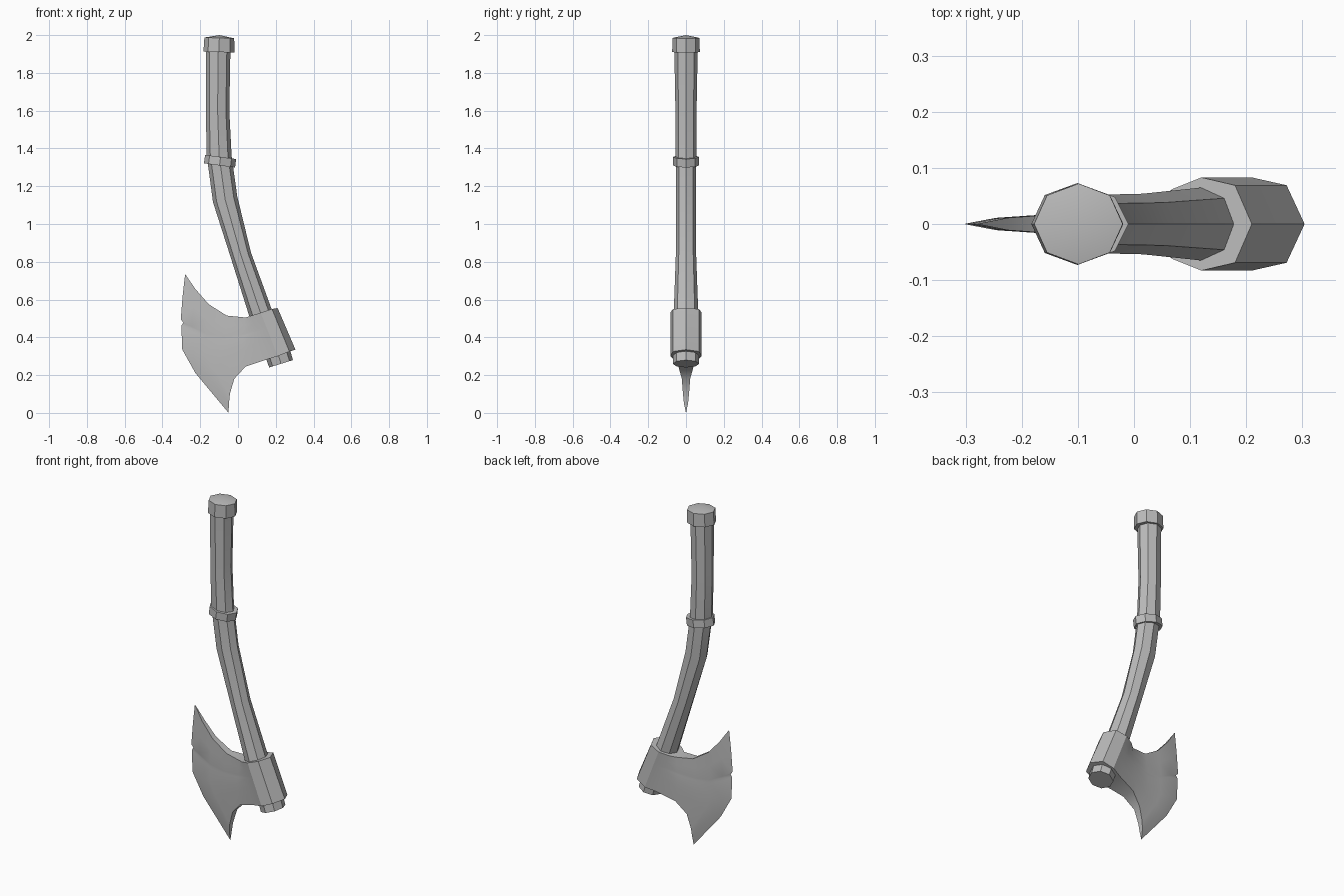
import bpy, bmesh, math
from mathutils import Vector

old = bpy.data.objects.get("Cube")
if old:
    bpy.data.objects.remove(old)

GREY = (0.5, 0.5, 0.5, 1)
mat = bpy.data.materials.new("plain grey")
mat.use_nodes = True
mat.diffuse_color = GREY
mat.node_tree.nodes["Principled BSDF"].inputs["Base Color"].default_value = GREY


def finish(name, bm, angle=30):
    bmesh.ops.recalc_face_normals(bm, faces=bm.faces)
    mesh = bpy.data.meshes.new(name)
    bm.to_mesh(mesh)
    bm.free()
    mesh.materials.append(mat)
    obj = bpy.data.objects.new(name, mesh)
    bpy.context.collection.objects.link(obj)
    bpy.ops.object.select_all(action='DESELECT')
    obj.select_set(True)
    bpy.context.view_layer.objects.active = obj
    bpy.ops.object.shade_smooth_by_angle(angle=math.radians(angle))


def tube(name, stations, dome=0.0, sides=8):
    """Octagonal rings (x, z, x radius, y radius) swept along a bent path."""
    bm = bmesh.new()
    pts = [Vector((s[0], 0, s[1])) for s in stations]
    rings = []
    for i, (x, z, rx, ry) in enumerate(stations):
        t = (pts[min(i + 1, len(pts) - 1)] - pts[max(i - 1, 0)]).normalized()
        side = Vector((t.z, 0, -t.x))
        if side.x < 0:
            side = -side
        ring = []
        for k in range(sides):
            a = math.tau * k / sides
            ring.append(bm.verts.new(pts[i] + side * rx * math.cos(a)
                                     + Vector((0, ry * math.sin(a), 0))))
        rings.append(ring)
    for a, b in zip(rings, rings[1:]):
        for k in range(sides):
            n = (k + 1) % sides
            bm.faces.new((a[k], a[n], b[n], b[k]))
    bm.faces.new(rings[-1])
    if dome:
        apex = bm.verts.new(pts[0] + (pts[0] - pts[1]).normalized() * dome)
        for k in range(sides):
            bm.faces.new((rings[0][k], rings[0][(k + 1) % sides], apex))
    else:
        bm.faces.new(rings[0])
    finish(name, bm)


# Bent handle, its collar, domed end cap and the peg below the head
tube("handle", [(-.105, 1.93, .065, .062), (-.108, 1.6, .062, .056),
                (-.1, 1.36, .066, .055), (-.09, 1.29, .065, .054),
                (-.068, 1.13, .066, .052), (.016, .833, .055, .054),
                (.12, .527, .062, .065), (.2, .33, .062, .065)])
tube("handle_collar", [(-.092, 1.355, .083, .068), (-.098, 1.31, .083, .068)])
tube("end_cap", [(-.099, 1.985, .079, .072), (-.101, 1.91, .082, .073)], dome=.015)
tube("bottom_peg", [(.2, .35, .068, .07), (.228, .26, .066, .07)])

# Axe head: columns (top x, top z, bottom x, bottom z, half thickness, bulge)
columns = [(.21, .555, .304, .335, 0, 0), (.18, .55, .272, .325, .069, 0),
           (.12, .53, .21, .3, .083, 0), (.07, .515, .15, .282, .063, 0),
           (.04, .505, .04, .245, .04, .1), (-.06, .515, -.02, .18, .022, .3),
           (-.155, .575, -.043, .1, .016, .55), (-.225, .655, -.048, .05, .011, .8),
           (-.28, .735, -.05, 0, 0, 1)]
# Cutting edge from the upper tip to the lower tip, with a small notch
edge = [Vector(p) for p in ((-.28, .735), (-.293, .62), (-.303, .495), (-.289, .478),
                            (-.3, .462), (-.295, .335), (-.225, .21), (-.05, 0))]
shares = [(edge[0].y - p.y) / edge[0].y for p in edge]
bows = [p - edge[0].lerp(edge[-1], s) for p, s in zip(edge, shares)]

bm = bmesh.new()
grids = {1: [], -1: []}
for tx, tz, bx, bz, thick, bulge in columns:
    for sign in (1, -1):
        if sign < 0 and thick == 0:
            grids[-1].append(grids[1][-1])
            continue
        col = []
        for s, bow in zip(shares, bows):
            p = Vector((tx, tz)).lerp(Vector((bx, bz)), s) + bow * bulge
            col.append(bm.verts.new((p.x, sign * thick, p.y)))
        grids[sign].append(col)
for grid in grids.values():
    for a, b in zip(grid, grid[1:]):
        for j in range(len(edge) - 1):
            bm.faces.new((a[j], a[j + 1], b[j + 1], b[j]))
# Close the upper and lower rims between the two cheeks
for j in (0, -1):
    for i in range(len(columns) - 1):
        quad = [grids[1][i][j], grids[1][i + 1][j], grids[-1][i + 1][j], grids[-1][i][j]]
        bm.faces.new(list(dict.fromkeys(quad)))
finish("axe_head", bm)
